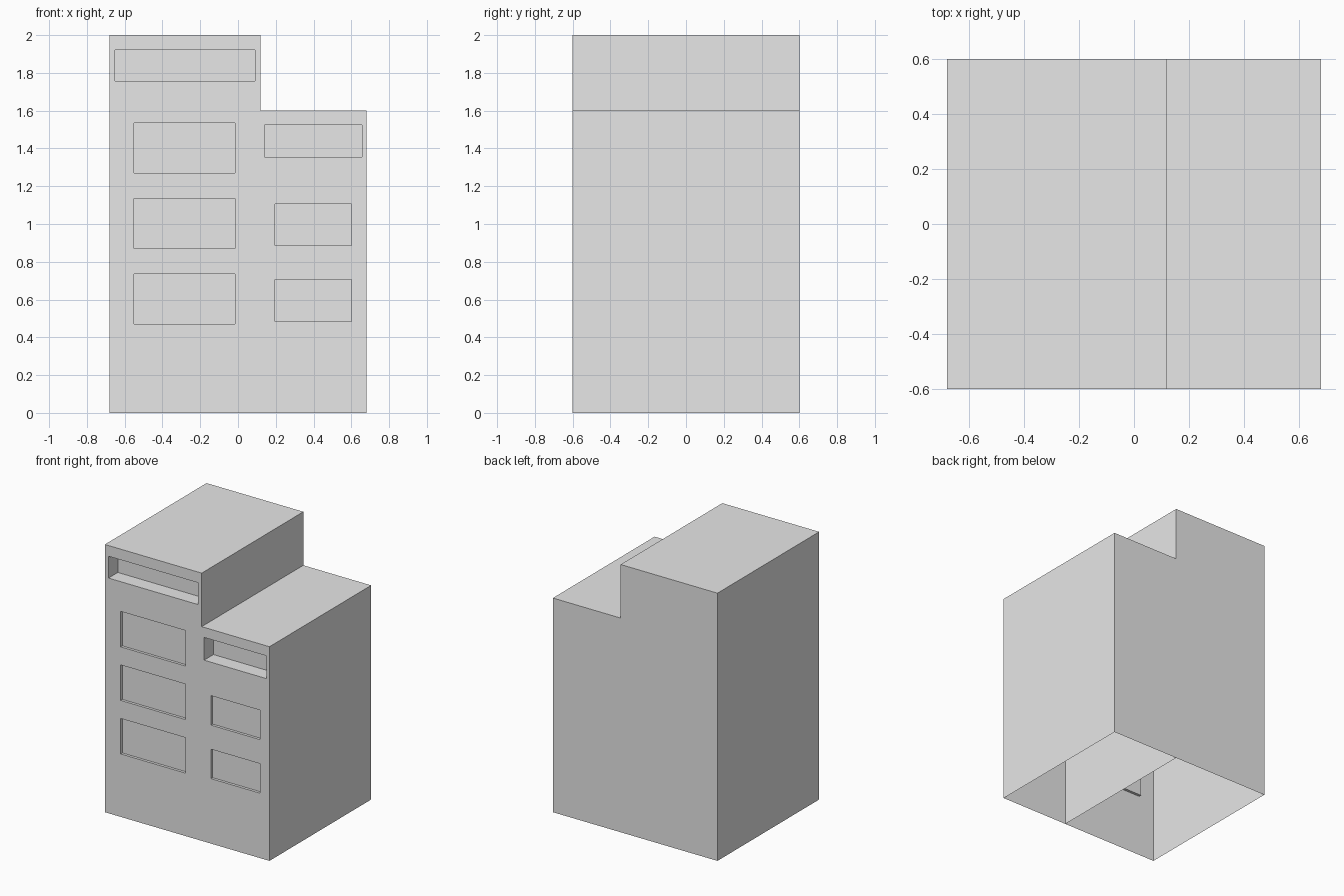
import bpy
import bmesh
from mathutils import Matrix, Vector

if "Cube" in bpy.data.objects:
    bpy.data.objects.remove(bpy.data.objects["Cube"], do_unlink=True)

FRONT, BACK = -0.6, 0.6
SIGN_DEPTH, WINDOW_DEPTH = 0.11, 0.02

grey = bpy.data.materials.new("plain_grey")
grey.use_nodes = True
grey.diffuse_color = (0.8, 0.8, 0.8, 1)
grey.node_tree.nodes["Principled BSDF"].inputs["Base Color"].default_value = (0.8, 0.8, 0.8, 1)


def front_face_at(bm, x, z):
    """The face of the front wall that covers the point (x, z)."""
    for f in bm.faces:
        xs = [v.co.x for v in f.verts]
        zs = [v.co.z for v in f.verts]
        flat = all(abs(v.co.y - FRONT) < 1e-5 for v in f.verts)
        if flat and min(xs) < x < max(xs) and min(zs) < z < max(zs):
            return f


def recess(bm, x0, x1, z0, z1, depth):
    """Cut a rectangle out of the front wall and push it inwards."""
    x, z = (x0 + x1) / 2, (z0 + z1) / 2
    cuts = [((x0, 0, 0), (1, 0, 0)), ((x1, 0, 0), (1, 0, 0)),
            ((0, 0, z0), (0, 0, 1)), ((0, 0, z1), (0, 0, 1))]
    for point, normal in cuts:
        f = front_face_at(bm, x, z)
        bmesh.ops.bisect_plane(bm, geom=[f, *f.edges, *f.verts],
                               plane_co=point, plane_no=normal)
    panel = front_face_at(bm, x, z)
    pushed = bmesh.ops.extrude_discrete_faces(bm, faces=[panel])["faces"]
    bmesh.ops.translate(bm, verts=pushed[0].verts, vec=(0, depth, 0))


def block(name, x0, x1, height, open_sides, recesses):
    """Thin-walled box, open on the given sides, with recesses in front."""
    bm = bmesh.new()
    size = Matrix.Diagonal((x1 - x0, BACK - FRONT, height, 1))
    place = Matrix.Translation(((x0 + x1) / 2, 0, height / 2))
    bmesh.ops.create_cube(bm, size=1, matrix=place @ size)
    bm.normal_update()
    gone = [f for f in bm.faces
            if any(f.normal.dot(Vector(s)) > 0.9 for s in open_sides)]
    bmesh.ops.delete(bm, geom=gone, context="FACES")
    for r in recesses:
        recess(bm, *r)
    mesh = bpy.data.meshes.new(name)
    bm.to_mesh(mesh)
    bm.free()
    mesh.materials.append(grey)
    obj = bpy.data.objects.new(name, mesh)
    bpy.context.collection.objects.link(obj)


DOWN, INNER = (0, 0, -1), (-1, 0, 0)

# Tall block: sign strip and three wide windows; its side is the dividing wall
tall = [(-0.65, 0.09, 1.757, 1.92, SIGN_DEPTH)]
tall += [(-0.55, -0.015, z, z + 0.265, WINDOW_DEPTH) for z in (1.27, 0.87, 0.47)]
block("tall_block", -0.68, 0.12, 2.0, [DOWN], tall)

# Low block: sign strip and two smaller windows
low = [(0.14, 0.657, 1.355, 1.525, SIGN_DEPTH)]
low += [(0.197, 0.6, z, z + 0.22, WINDOW_DEPTH) for z in (0.885, 0.485)]
block("low_block", 0.12, 0.68, 1.6, [DOWN, INNER], low)
